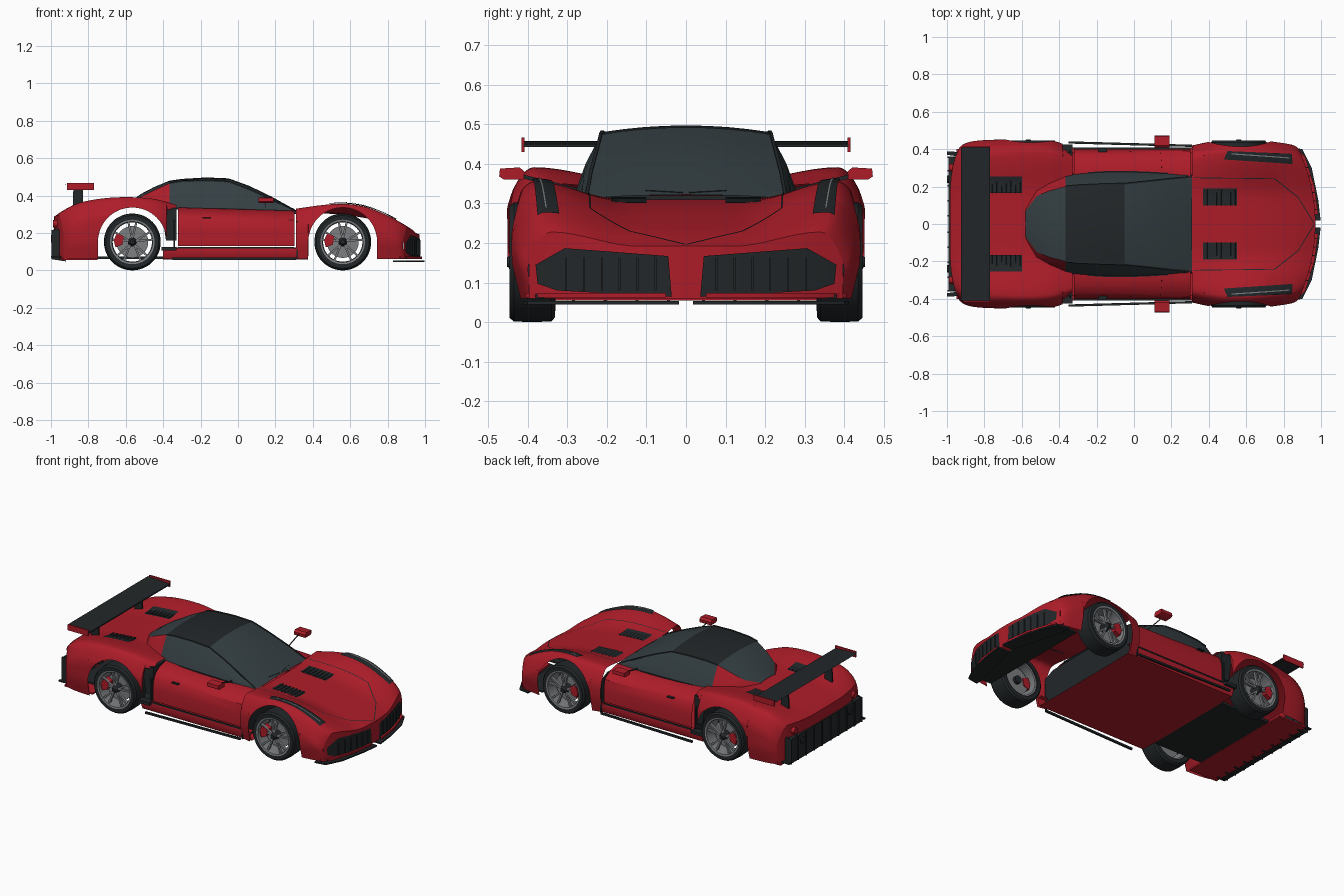
import bpy, bmesh, math

if "Cube" in bpy.data.objects:
    bpy.data.objects.remove(bpy.data.objects["Cube"])
def mat(name, c):
    m = bpy.data.materials.new(name)
    m.diffuse_color = (*c, 1)
    m.use_nodes = True
    m.node_tree.nodes["Principled BSDF"].inputs["Base Color"].default_value = m.diffuse_color
    return m
RED = mat("red_paint", (0.42, 0.012, 0.022))
BLACK = mat("black_trim", (0.016, 0.02, 0.022))
GLASS = mat("tinted_glass", (0.035, 0.05, 0.056))
METAL = mat("rim_metal", (0.2, 0.21, 0.22))

def make(name, verts, faces, m, mirror=False):
    me = bpy.data.meshes.new(name)
    me.from_pydata(verts, [], faces)
    bm = bmesh.new()
    bm.from_mesh(me)
    bmesh.ops.remove_doubles(bm, verts=bm.verts, dist=1e-5)
    bmesh.ops.recalc_face_normals(bm, faces=bm.faces)
    bm.to_mesh(me)
    bm.free()
    o = bpy.data.objects.new(name, me)
    bpy.context.collection.objects.link(o)
    me.materials.append(m)
    if mirror:
        o.modifiers.new("mirror", 'MIRROR').use_axis = (False, True, False)
    bpy.ops.object.select_all(action='DESELECT')
    o.select_set(True)
    bpy.context.view_layer.objects.active = o
    bpy.ops.object.shade_smooth_by_angle(angle=math.radians(35))

def grid(name, rows, m, mirror=True, closed=False):
    n = len(rows[0])
    f = [(i*n+j, i*n+(j+1) % n, (i+1)*n+(j+1) % n, (i+1)*n+j)
         for i in range(len(rows)-1) for j in range(n if closed else n-1)]
    make(name, [p for r in rows for p in r], f, m, mirror)

def prism(name, pts, axis, a, b, m, mirror=True):
    put = {'x': lambda p, t: (t, *p), 'y': lambda p, t: (p[0], t, p[1]), 'z': lambda p, t: (*p, t)}[axis]
    n = len(pts)
    f = [tuple(range(n)), tuple(range(n, 2*n))] + [(i, (i+1) % n, n+(i+1) % n, n+i) for i in range(n)]
    make(name, [put(p, a) for p in pts] + [put(p, b) for p in pts], f, m, mirror)

def box(name, x0, x1, y0, y1, z0, z1, m, mirror=True):
    prism(name, [(x0, y0), (x1, y0), (x1, y1), (x0, y1)], 'z', z0, z1, m, mirror)

def curve(tab, x, c):
    # cubic interpolation of one column of a station table
    i = max(0, min(len(tab)-2, sum(r[0] <= x for r in tab)-1))
    a, b, p, q = tab[i], tab[i+1], tab[max(i-1, 0)], tab[min(i+2, len(tab)-1)]
    h = b[0]-a[0]
    t = (x-a[0])/h
    m0, m1 = (b[c]-p[c])/(b[0]-p[0])*h, (q[c]-a[c])/(q[0]-a[0])*h
    return (2*t**3-3*t*t+1)*a[c] + (t**3-2*t*t+t)*m0 + (3*t*t-2*t**3)*b[c] + (t**3-t*t)*m1

# body stations: x, centre height, fender crest height, half width
FRONT = [(.31, .31, .33, .42), (.45, .305, .349, .448), (.56, .297, .356, .454), (.68, .28, .34, .448),
         (.78, .257, .303, .435), (.88, .228, .262, .422), (.97, .192, .228, .405)]
REAR = [(-.985, .285, .295, .41), (-.94, .31, .325, .43), (-.85, .335, .362, .445), (-.7, .352, .387, .452),
        (-.56, .358, .391, .455), (-.45, .35, .382, .448), (-.39, .34, .368, .432), (-.33, .333, .35, .405)]
AXLES, HUB, ARCH = (.56, -.565), .152, .184

def height(tab, s, y):
    zc, zf, w = (curve(tab, s, c) for c in (1, 2, 3))
    u = abs(y)/w
    if u > .84:
        return zf-.1*((u-.84)/.16)**2
    v = max(0, (u-.3)/.54)
    return zc+(zf-zc)*v*v*(3-2*v)

def bend(s, u):
    # plan curvature of nose and tail
    if s > .76:
        return s-.09*((s-.76)/.21)**2*u*u
    return s+.05*((-.76-s)/.22)**2*u**4 if s < -.76 else s

def section(tab, s):
    # half section: centre line, fender, then down to the sill or wheel arch
    w, zf, x = curve(tab, s, 3), curve(tab, s, 2), bend(s, 1)
    zb = .325 if -.381 < x < 0 else .06
    for cx in AXLES:
        if abs(x-cx) < ARCH:
            zb = HUB+math.sqrt(ARCH**2-(x-cx)**2)
    zb = min(zb, zf-.012)
    pts = [(bend(s, u), u*w, height(tab, s, u*w)) for u in [.07*i for i in range(13)]]
    for i in range(1, 13):
        z = zf+(zb-zf)*(i/12)**1.5
        u = .84+.16*math.sqrt(min(1, (zf-z)/.1))-.05*max(0, (.15-z)/.09)
        pts.append((bend(s, u), u*w, z))
    return pts

# body shells and end faces
for name, tab, cx, end in (("front", FRONT, AXLES[0], .97), ("rear", REAR, AXLES[1], -.985)):
    st = {cx-ARCH*math.cos(math.pi*i/20)*.9999 for i in range(21)} | {cx-ARCH-.0005, cx+ARCH+.0005}
    st |= {tab[0][0]+(tab[-1][0]-tab[0][0])*i/24 for i in range(25)}
    grid(name+"_body", [section(tab, s) for s in sorted(st)], RED)
    grid(name+"_fascia", [[(x, y, z+(.06-z)*t) for x, y, z in section(tab, end)[:20]] for t in (0, .33, .66, 1)], RED)

def bilinear(q, a, b):
    return [(1-a)*(1-b)*q[0][k]+a*(1-b)*q[1][k]+a*b*q[2][k]+(1-a)*b*q[3][k] for k in (0, 1)]

def patch(name, tab, q, m, lift):
    # trim that follows the body surface
    rows = [[bilinear(q, i/8, j/8) for j in range(9)] for i in range(9)]
    grid(name, [[(bend(x, y/curve(tab, x, 3)), y, height(tab, x, y)+lift) for x, y in r] for r in rows], m)

# headlights, vents and hood seams
patch("headlight", FRONT, [(.48, .345), (.86, .32), (.86, .375), (.5, .39)], BLACK, .007)
patch("headlight_strip", FRONT, [(.52, .372), (.84, .35), (.84, .356), (.52, .378)], METAL, .01)
for tab, x0, y0 in ((FRONT, .37, .1), (REAR, -.78, .165)):
    patch("vent_recess", tab, [(x0, y0), (x0+.18, y0), (x0+.18, y0+.09), (x0, y0+.09)], BLACK, .003)
    for i in range(7):
        x = x0+.005+i*.025
        z = height(tab, x, y0+.045)
        prism("vent_louvre", [(x, z+.003), (x+.016, z+.008), (x+.018, z+.003)], 'y', y0, y0+.09, BLACK)
for a, b in (((.32, .245), (.75, .24)), ((.75, .24), (.88, .14)), ((.88, .14), (.962, 0))):
    patch("hood_seam", FRONT, [a, b, (b[0]+.003, b[1]+.004), (a[0]+.003, a[1]+.004)], BLACK, .002)

# front grilles, slats and splitter
def nose(y):
    return .974-.09*(y/.405)**2
for q in ([(.045, .167), (.306, .187), (.325, .08), (.036, .064)], [(.306, .187), (.38, .145), (.375, .097), (.325, .08)]):
    grid("front_grille", [[(nose(y), y, z) for y, z in [bilinear(q, i/8, b) for b in (0, .5, 1)]] for i in range(9)], BLACK)
for y in (.075, .12, .165, .21, .255, .3):
    box("grille_slat", nose(y)-.01, nose(y)+.005, y, y+.005, .08, .163, BLACK)
prism("front_splitter", [(.998, .018), (.985, .13), (.95, .3), (.9, .4), (.83, .412), (.83, .36), (.9, .1), (.92, .018)],
      'z', .045, .054, BLACK)
prism("splitter_lip", [(.985, .05), (.965, .2), (.915, .36), (.87, .405), (.85, .39), (.9, .3), (.93, .05)], 'z', .062, .074, RED)

# doors, sills and side intakes
def side(x0, x1, prof):
    return [[(x, y, z-(.018 if z > .3 else 0)*(x+.33)/.63) for y, z in prof] for x in (x0, (x0+x1)/2, x1)]
grid("door", side(-.322, .302, [(.24, .338), (.285, .336), (.33, .325), (.37, .302), (.39, .27), (.4, .21), (.4, .13)]), RED)
grid("sill", side(-.4, .375, [(.38, .122), (.405, .118), (.408, .09), (.395, .06), (.2, .058), (0, .058)]), RED)
box("sill_strip", -.32, .3, .4, .408, .117, .125, BLACK)
prism("side_skirt", [(-.35, .43), (.31, .412), (.31, .424), (-.35, .442)], 'z', .056, .068, BLACK)
box("door_handle", -.19, -.145, .385, .403, .278, .284, BLACK)
prism("side_intake", [(-.41, .332), (-.33, .335), (-.33, .16), (-.385, .16)], 'y', .26, .385, BLACK)
box("intake_strut", -.41, -.33, .38, .425, .105, .125, BLACK)

# underside and bulkheads
box("rear_floor", -.93, -.39, -.3, .3, .06, .075, BLACK, False)
box("tail_floor", -.95, -.75, -.4, .4, .055, .065, RED, False)
box("nose_floor", .75, .9, -.38, .38, .06, .07, BLACK, False)
for x, w, z in ((.312, .412, .292), (-.345, .395, .32)):
    prism("bulkhead", [(-w, .06), (w, .06), (w, .26), (.34, z), (-.34, z), (-w, .26)], 'x', x, x+.008, BLACK, False)

# cabin stations: x, base half width, base z, roof edge half width, edge z, centre z
CABIN = [(-.58, .08, .345, .07, .36, .365), (-.52, .185, .345, .15, .392, .408), (-.45, .225, .34, .178, .428, .445),
         (-.365, .262, .33, .2, .466, .48), (-.3, .27, .33, .206, .476, .489), (-.17, .278, .33, .212, .48, .497),
         (-.05, .28, .328, .215, .474, .492), (.06, .277, .325, .226, .432, .452), (.18, .27, .318, .24, .378, .394),
         (.31, .26, .305, .252, .313, .322)]
top = [[(x, t*k/4, zc+(zt-zc)*(k/4)**2) for k in range(5)] for x, b, zb, t, zt, zc in CABIN]
flank = [[(x, t, zt), (x, (b+t)/2+.006, (zb+zt)/2), (x, b, zb)] for x, b, zb, t, zt, zc in CABIN]
grid("rear_window", top[:4], GLASS)
grid("roof_panel", top[3:7], BLACK)
grid("windscreen", top[6:], GLASS)
grid("rear_pillar", flank[:4], RED)
grid("side_window", flank[3:], GLASS)
def rail(name, pts, d=.004):
    grid(name, [[(x, y-d, z-d), (x, y-d, z+d), (x, y+d, z+d), (x, y+d, z-d)] for x, y, z in pts], BLACK, True, True)
rail("roof_rail", [r[0] for r in flank[3:]])
rail("window_sill_rail", [r[2] for r in flank[3:]])
rail("wiper", [(.302, .01, .326), (.29, .1, .331)], .0025)

# mirrors and rear wing
rail("mirror_stem", [(.15, .28, .335), (.14, .42, .37)])
prism("mirror_housing", [(.41, .36), (.46, .36), (.472, .368), (.47, .388), (.42, .391), (.408, .38)], 'x', .11, .19, RED)
prism("wing_blade", [(-.925, .458), (-.86, .445), (-.77, .442), (-.77, .45), (-.85, .456)], 'y', -.41, .41, BLACK, False)
box("wing_endplate", -.915, -.77, .408, .416, .43, .467, RED)
prism("wing_support", [(-.885, .31), (-.83, .31), (-.83, .445), (-.88, .445)], 'y', .215, .225, BLACK)

# tail panel, fins, exhausts and lights
box("rear_diffuser_panel", -.992, -.95, -.36, .36, .06, .215, BLACK, False)
for y in (.04, .12, .2, .28, .352):
    prism("diffuser_fin", [(-.998, .06), (-.92, .048), (-.96, .225), (-.998, .215)], 'y', y, y+.008, BLACK)
prism("rear_winglet", [(-1, .37), (-.93, .36), (-.93, .385), (-1, .388)], 'z', .068, .076, BLACK)
for name, y, z, x, m in (("exhaust_tip", .24, .17, -1, BLACK), ("tail_light", .3, .25, -.99, RED)):
    prism(name, [(y+.02*math.cos(a*math.pi/8), z+.02*math.sin(a*math.pi/8)) for a in range(16)], 'x', x, -.95, m)

# wheels
def lathe(name, prof, cx, m, n=48):
    ring = [2*math.pi*i/n for i in range(n)]
    grid(name, [[(cx+r*math.cos(a), y, HUB+r*math.sin(a)) for a in ring] for r, y in prof], m, True, True)
def polar(name, pts, cx, y0, y1, m):
    prism(name, [(cx+r*math.cos(t), HUB+r*math.sin(t)) for r, t in pts], 'y', y0, y1, m)
for cx in AXLES:
    lathe("tyre", [(.114, .335), (.116, .33), (.14, .331), (.15, .34), (.152, .39), (.15, .435), (.141, .446), (.118, .445), (.114, .44)], cx, BLACK)
    lathe("rim_ring", [(.119, .446), (.109, .444), (.105, .41), (.105, .34), (.115, .338)], cx, METAL)
    lathe("brake_disc", [(.02, .392), (.085, .392), (.085, .38), (.02, .38), (.02, .392)], cx, METAL)
    lathe("wheel_hub", [(.001, .452), (.012, .452), (.018, .44), (.024, .43), (.024, .36), (.001, .36)], cx, BLACK)
    for k in range(10):
        a = math.pi*2*(k//2)/5+math.pi/2
        e = a+(.2 if k % 2 else -.2)
        polar("spoke", [(.015, a-.35), (.11, e-.05), (.11, e+.05), (.015, a+.35)], cx, .42, .436, METAL)
    polar("brake_caliper", [(.055, 2.55), (.095, 2.65), (.1, 3.05), (.095, 3.45), (.055, 3.4)], cx, .375, .438, RED)
